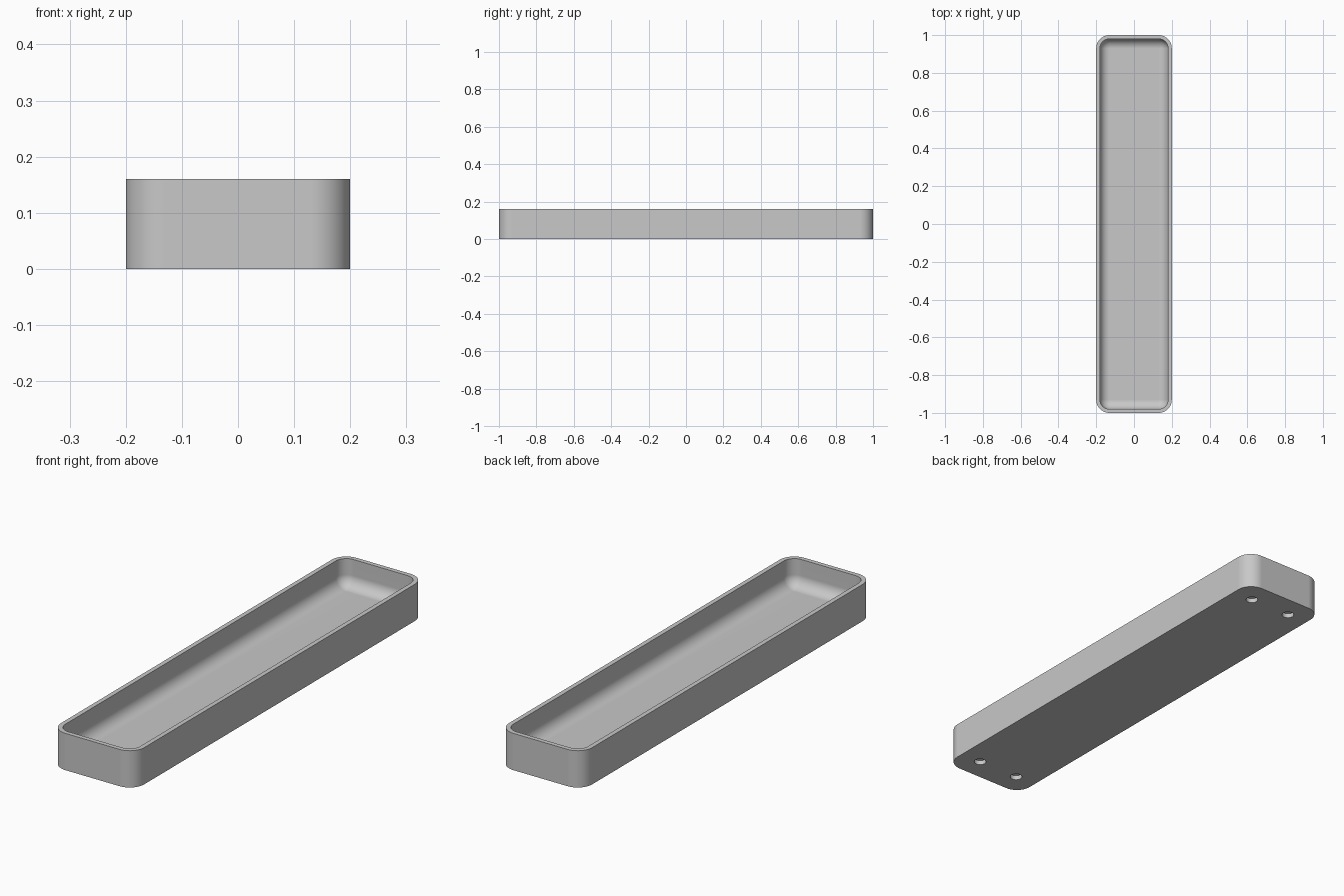
import bpy
import bmesh
from math import sin, cos, pi, radians
from mathutils import Matrix

WIDTH, LENGTH, HEIGHT = 0.4, 2.0, 0.16
WALL, FLOOR = 0.02, 0.04
CORNER, FILLET = 0.07, 0.05
STEPS = 12

cube = bpy.data.objects.get("Cube")
if cube:
    bpy.data.objects.remove(cube, do_unlink=True)

grey = bpy.data.materials.new("light grey")
grey.use_nodes = True
grey.diffuse_color = (0.58, 0.58, 0.58, 1)
grey.node_tree.nodes["Principled BSDF"].inputs["Base Color"].default_value = grey.diffuse_color


def rounded_loop(bm, inset, z):
    """Ring of vertices round a rounded rectangle, inset from the outer wall."""
    r = max(CORNER - inset, 0)
    cx, cy = WIDTH / 2 - CORNER, LENGTH / 2 - CORNER
    ring = []
    for q, (sx, sy) in enumerate([(1, 1), (-1, 1), (-1, -1), (1, -1)]):
        for i in range(STEPS + 1):
            a = (q + i / STEPS) * pi / 2
            ring.append(bm.verts.new((sx * cx + r * cos(a), sy * cy + r * sin(a), z)))
    return ring


def make_object(name, bm):
    bmesh.ops.recalc_face_normals(bm, faces=bm.faces)
    mesh = bpy.data.meshes.new(name)
    bm.to_mesh(mesh)
    bm.free()
    mesh.materials.append(grey)
    obj = bpy.data.objects.new(name, mesh)
    bpy.context.collection.objects.link(obj)
    return obj


# Tray: outer wall, rim, inner wall, then a rounded cove down to the floor
sections = [(0, 0), (0, HEIGHT), (WALL, HEIGHT)]
for i in range(STEPS + 1):
    a = i / STEPS * pi / 2
    sections.append((WALL + FILLET * (1 - cos(a)), FLOOR + FILLET * (1 - sin(a))))

bm = bmesh.new()
rings = [rounded_loop(bm, inset, z) for inset, z in sections]
for low, high in zip(rings, rings[1:]):
    n = len(low)
    for i in range(n):
        j = (i + 1) % n
        bm.faces.new((low[i], low[j], high[j], high[i]))
bm.faces.new(rings[0])
bm.faces.new(rings[-1])
bmesh.ops.remove_doubles(bm, verts=bm.verts, dist=0.0001)
tray = make_object("tray", bm)

# Four shallow round sockets under the corners
bm = bmesh.new()
for x in (-0.1, 0.1):
    for y in (-0.9, 0.9):
        bmesh.ops.create_cone(bm, cap_ends=True, segments=32, radius1=0.025,
                              radius2=0.025, depth=0.04, matrix=Matrix.Translation((x, y, 0)))
cutter = make_object("socket_cutter", bm)
cutter.hide_render = True

bpy.ops.object.select_all(action="DESELECT")
bpy.context.view_layer.objects.active = tray
tray.select_set(True)
cut = tray.modifiers.new("sockets", "BOOLEAN")
cut.operation = "DIFFERENCE"
cut.solver = "EXACT"
cut.object = cutter
bpy.ops.object.modifier_apply(modifier=cut.name)
bpy.data.objects.remove(cutter, do_unlink=True)

# Smooth curves with crisp rims
bpy.ops.object.shade_smooth_by_angle(angle=radians(35))
weighted = tray.modifiers.new("weighted normals", "WEIGHTED_NORMAL")
weighted.keep_sharp = True
